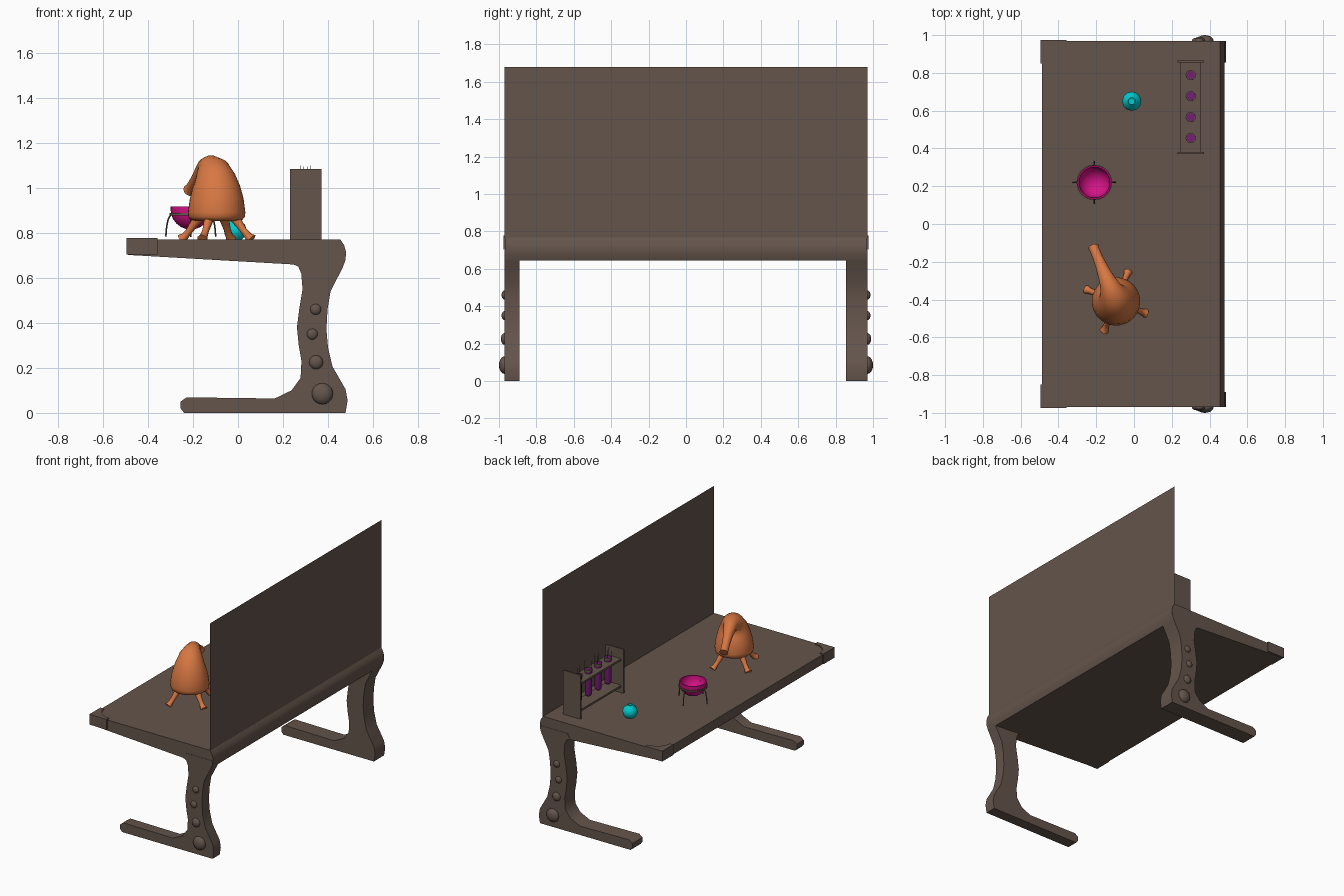
import bpy, bmesh, math
from mathutils import Vector

if "Cube" in bpy.data.objects:
    bpy.data.objects.remove(bpy.data.objects["Cube"])


def mat(name, *rgb):
    m = bpy.data.materials.new(name)
    m.diffuse_color = (*rgb, 1)
    m.use_nodes = True
    m.node_tree.nodes["Principled BSDF"].inputs["Base Color"].default_value = m.diffuse_color
    return m


BROWN = mat("dark wood", 0.127, 0.09, 0.071)
ORANGE = mat("copper orange", 0.68, 0.185, 0.055)
PINK = mat("magenta", 0.68, 0.006, 0.24)
CYAN = mat("cyan", 0.0, 0.6, 0.63)
PURPLE = mat("purple", 0.18, 0.012, 0.18)


def finish(name, bm, material, recalc=True, angle=40):
    if recalc:
        bmesh.ops.recalc_face_normals(bm, faces=bm.faces)
    me = bpy.data.meshes.new(name)
    bm.to_mesh(me)
    bm.free()
    for p in me.polygons:
        p.use_smooth = True
    me.set_sharp_from_angle(angle=math.radians(angle))
    me.materials.append(material)
    ob = bpy.data.objects.new(name, me)
    bpy.context.collection.objects.link(ob)
    return ob


def extrude(name, pts, vec, material):
    """Solid made by pushing a flat outline along vec."""
    bm = bmesh.new()
    f = bm.faces.new([bm.verts.new(p) for p in pts])
    r = bmesh.ops.extrude_face_region(bm, geom=[f])
    verts = [g for g in r["geom"] if isinstance(g, bmesh.types.BMVert)]
    bmesh.ops.translate(bm, verts=verts, vec=vec)
    return finish(name, bm, material)


def slab(name, x0, x1, y0, y1, z0, z1, material):
    pts = [(x0, y0, z0), (x1, y0, z0), (x1, y1, z0), (x0, y1, z0)]
    return extrude(name, pts, (0, 0, z1 - z0), material)


def sweep(name, path, radii, side, material, seg=12, cap_end=True):
    """Round tube along a planar path; side is the normal of that plane."""
    bm = bmesh.new()
    path, side, rings = [Vector(p) for p in path], Vector(side).normalized(), []
    for i, p in enumerate(path):
        t = (path[min(i + 1, len(path) - 1)] - path[max(i - 1, 0)]).normalized()
        n = side.cross(t)
        rings.append([bm.verts.new(p + radii[i] * (math.cos(a) * side + math.sin(a) * n))
                      for a in (math.tau * k / seg for k in range(seg))])
    for a, b in zip(rings, rings[1:]):
        for k in range(seg):
            j = (k + 1) % seg
            bm.faces.new((a[k], a[j], b[j], b[k]))
    bm.faces.new(rings[0][::-1])
    if cap_end:
        bm.faces.new(rings[-1])
    return finish(name, bm, material)


def lathe(name, profile, centre, material, seg=20):
    """Turn an (r, z) profile about a vertical axis."""
    bm = bmesh.new()
    vs = [bm.verts.new((r, 0, z)) for r, z in profile]
    es = [bm.edges.new(e) for e in zip(vs, vs[1:])]
    bmesh.ops.spin(bm, geom=vs + es, cent=(0, 0, 0), axis=(0, 0, 1),
                   angle=math.tau, steps=seg, use_duplicate=False)
    bmesh.ops.remove_doubles(bm, verts=bm.verts, dist=0.0005)
    ob = finish(name, bm, material)
    ob.location = centre
    return ob


# Desk top
top = [(-.488, .77), (.455, .77), (.472, .745), (.48, .715), (.478, .68), (.465, .645),
       (.242, .66), (-.488, .702)]
extrude("desk_top", [(x, -.968, z) for x, z in top], (0, 1.936, 0), BROWN)

# Curved end legs with long feet
leg = [(.242, .662), (.268, .65), (.281, .62), (.287, .55), (.272, .46), (.262, .38), (.27, .30),
       (.282, .23), (.278, .155), (.238, .10), (.163, .064), (-.229, .069), (-.255, .05),
       (-.255, .02), (-.24, 0), (.478, 0), (.487, .055), (.478, .105), (.42, .206),
       (.4, .29), (.393, .371), (.398, .46), (.411, .54), (.465, .645), (.478, .68), (.47, .70), (.26, .70)]
for name, y0, y1 in (("front_leg", -.97, -.89), ("rear_leg", .855, .97)):
    extrude(name, [(x, y0, z) for x, z in leg], (0, y1 - y0, 0), BROWN)

# Round studs on the outside of the legs
for s in (-1, 1):
    for x, z, r, d in ((.375, .085, .047, .03), (.347, .225, .031, .02),
                       (.33, .35, .024, .016), (.345, .46, .024, .016)):
        bm = bmesh.new()
        bmesh.ops.create_uvsphere(bm, u_segments=16, v_segments=10, radius=r)
        ob = finish("stud", bm, BROWN)
        ob.scale.y = d / r
        ob.location = (x, s * .97, z)

# Back panel, a single sheet
bm = bmesh.new()
bm.faces.new([bm.verts.new(p) for p in
              ((.457, -.97, .765), (.457, .97, .765), (.457, .97, 1.68), (.457, -.97, 1.68))])
finish("back_panel", bm, BROWN, recalc=False)

# Corner brackets with a hollow curved inner edge
for s in (-1, 1):
    arc = [(-.358 - .107 * math.sin(a), .85 + .098 * math.cos(a))
           for a in (math.pi / 2 * k / 6 for k in range(7))]
    out = [(-.465, .85), (-.495, .85), (-.495, .975), (-.358, .975)] + arc[:-1]
    extrude("corner_bracket", [(x, s * y, .703) for x, y in out], (0, 0, .074), BROWN)

# Still: swollen body running into a bent spout
c = Vector((-.095, -.41, 0))
u = Vector((-.384, .923, 0)).normalized()
side = u.cross(Vector((0, 0, 1)))
still = [(0, .853, .09), (0, .857, .113), (0, .87, .125), (0, .89, .128), (0, .95, .12),
         (.006, 1.0, .107), (.018, 1.04, .092), (.042, 1.073, .076), (.077, 1.09, .056),
         (.115, 1.09, .045), (.16, 1.072, .037), (.21, 1.045, .03), (.26, 1.018, .026),
         (.305, .993, .026), (.312, .989, .029)]
sweep("still_body", [c + u * d + Vector((0, 0, z)) for d, z, r in still],
      [r for d, z, r in still], side, ORANGE, seg=28)

# Still legs with flared feet
for k in range(4):
    a = math.radians(68 + 90 * k)
    v = Vector((math.cos(a), math.sin(a), 0))
    path = [c + v * d + Vector((0, 0, z)) for d, z in
            ((.07, .885), (.1, .85), (.13, .81), (.152, .785), (.168, .772))]
    sweep("still_leg", path, (.025, .02, .015, .017, .024),
          v.cross(Vector((0, 0, 1))), ORANGE, seg=10)

# Magenta bowl, hollow
b = Vector((-.21, .22, 0))
bowl = [(0.0, .815)] + [(.09 * math.sin(t), .905 - .09 * math.cos(t))
                        for t in (math.pi / 2 * k / 6 for k in range(1, 7))]
bowl += [(.09, .917), (.082, .917)]
bowl += [(.082 * math.cos(t), .907 - .08 * math.sin(t))
         for t in (math.pi / 2 * k / 5 for k in range(6))]
lathe("bowl", bowl, b, PINK, 24)

# Bowl stand: ring and four bowed legs
lathe("bowl_ring", [(.087, .877), (.094, .877), (.094, .888), (.087, .888), (.087, .877)], b, BROWN, 24)
for k in range(4):
    a = math.pi / 2 * k
    v = Vector((math.cos(a), math.sin(a), 0))
    path = [b + v * d + Vector((0, 0, z)) for d, z in
            ((.076, .885), (.089, .88), (.1, .862), (.107, .83), (.111, .783))]
    sweep("bowl_stand_leg", path, [.004] * 5, v.cross(Vector((0, 0, 1))), BROWN, seg=6)

# Small cyan pot
lathe("pot", [(0, .77), (.03, .771), (.046, .79), (.051, .812), (.043, .836), (.024, .852),
              (.02, .858), (.015, .858), (.015, .845), (0, .843)], (-.012, .65, 0), CYAN, 12)

# Test tube rack: two end plates, two shelves
for y in (.37, .855):
    slab("rack_end", .23, .37, y, y + .01, .77, 1.085, BROWN)
for z in (.81, 1.0):
    slab("rack_shelf", .247, .354, .38, .855, z, z + .014, BROWN)

# Test tubes with collars and fine wires
for y in (.455, .566, .677, .788):
    tube = [(.023 * math.sin(t), .868 - .023 * math.cos(t))
            for t in (math.pi / 2 * k / 4 for k in range(5))]
    lathe("test_tube", tube + [(.023, 1.04), (0, 1.04)], (.30, y, 0), PURPLE, 14)
    lathe("tube_collar", [(.022, 1.028), (.027, 1.028), (.027, 1.043), (.022, 1.043), (.022, 1.028)],
          (.30, y, 0), BROWN, 14)
    for k in range(4):
        a = math.pi / 2 * k + .4
        x, yy = .30 + .023 * math.cos(a), y + .023 * math.sin(a)
        sweep("tube_wire", [(x, yy, 1.035), (x, yy, 1.1)], (.0015, .001), (1, 0, 0), BROWN, seg=4)
